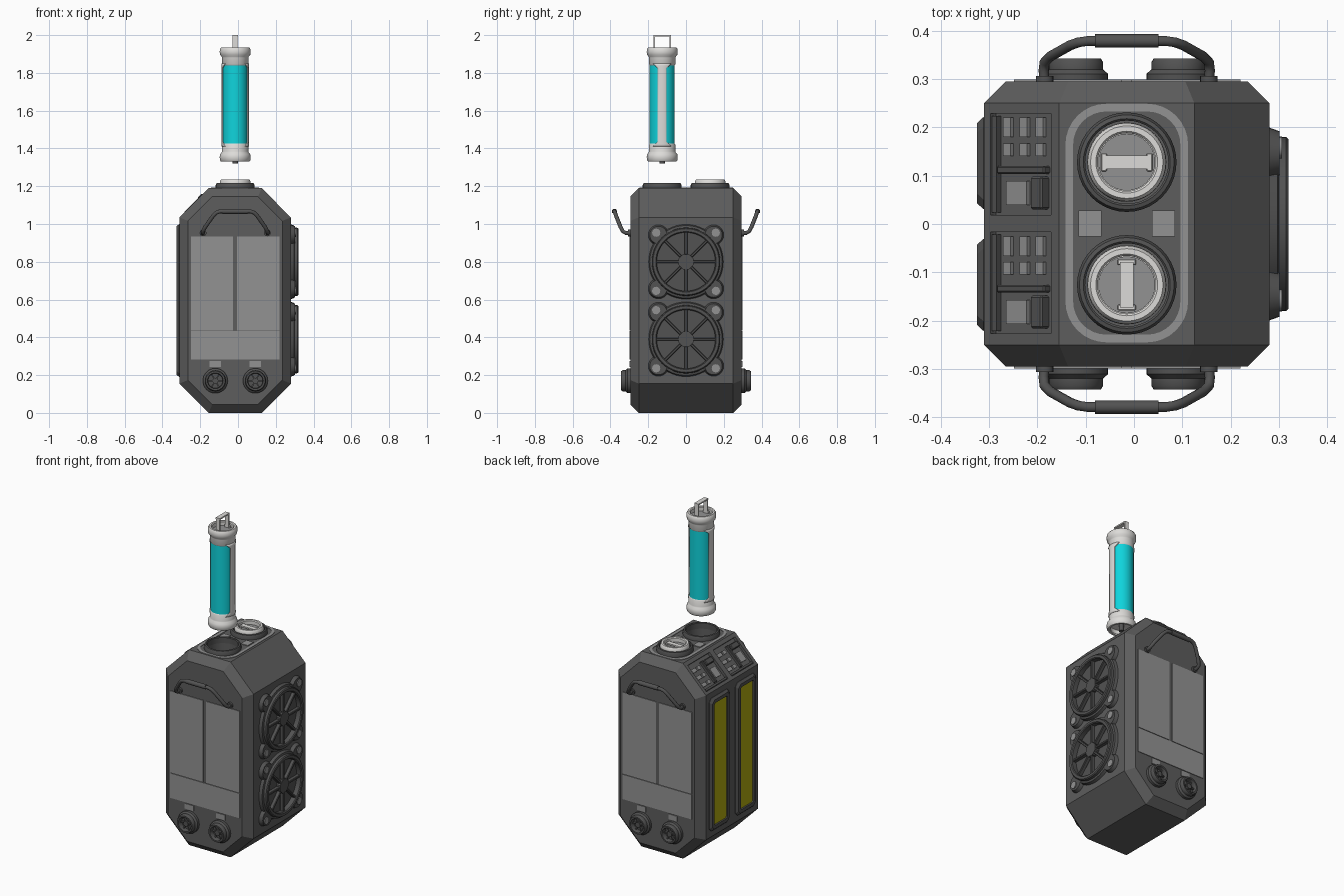
import bpy, bmesh, math
from mathutils import Matrix, Vector

cube = bpy.data.objects.get("Cube")
if cube:
    bpy.data.objects.remove(cube, do_unlink=True)


def material(name, r, g, b):
    m = bpy.data.materials.new(name)
    m.use_nodes = True
    m.diffuse_color = (r, g, b, 1)
    m.node_tree.nodes["Principled BSDF"].inputs["Base Color"].default_value = (r, g, b, 1)
    return m


BODY = material("body grey", 0.11, 0.11, 0.11)
DARK = material("dark metal", 0.085, 0.085, 0.085)
PLATE = material("plate grey", 0.29, 0.29, 0.29)
WHITE = material("off white", 0.72, 0.71, 0.69)
CYAN = material("cyan glass", 0.005, 0.66, 0.72)
YELLOW = material("yellow panel", 0.45, 0.41, 0.005)

CX = -0.015                      # middle of the body across x
T, R = Matrix.Translation, Matrix.Rotation
HALF = math.pi / 2


def finish(name, bm, mats, matrix=Matrix(), smooth=True):
    bmesh.ops.remove_doubles(bm, verts=bm.verts, dist=1e-5)
    bmesh.ops.recalc_face_normals(bm, faces=bm.faces)
    bm.transform(matrix)
    mesh = bpy.data.meshes.new(name)
    bm.to_mesh(mesh)
    bm.free()
    obj = bpy.data.objects.new(name, mesh)
    bpy.context.collection.objects.link(obj)
    for m in mats:
        mesh.materials.append(m)
    if smooth:
        select(obj)
        bpy.ops.object.shade_smooth_by_angle(angle=math.radians(35))
    return obj


def select(obj):
    bpy.ops.object.select_all(action='DESELECT')
    obj.select_set(True)
    bpy.context.view_layer.objects.active = obj


def box(name, loc, size, mat, matrix=Matrix(), bevel=0):
    bm = bmesh.new()
    bmesh.ops.create_cube(bm, size=1, matrix=T(loc) @ Matrix.Diagonal((*size, 1)))
    if bevel:
        bmesh.ops.bevel(bm, geom=bm.edges[:], offset=bevel, segments=1, affect='EDGES')
    return finish(name, bm, [mat], matrix, False)


def loft(bm, rings, wrap=True):
    rows = [[bm.verts.new(p) for p in ring] for ring in rings]
    n = len(rows[0])
    for a, b in zip(rows, rows[1:]):
        for i in range(n if wrap else n - 1):
            j = (i + 1) % n
            bm.faces.new((a[i], a[j], b[j], b[i]))
    return rows


def lathe(name, profile, mat, matrix=Matrix(), sides=40, closed=False):
    bm = bmesh.new()
    pts = profile + profile[:1] if closed else profile
    loft(bm, [[(r * math.cos(k * 2 * math.pi / sides), r * math.sin(k * 2 * math.pi / sides), h)
               for k in range(sides)] for r, h in pts])
    bmesh.ops.dissolve_degenerate(bm, edges=bm.edges[:], dist=1e-6)
    return finish(name, bm, [mat], matrix)


def disc(name, r, z0, z1, mat, matrix=Matrix(), sides=32):
    return lathe(name, [(0, z0), (r, z0), (r, z1), (0, z1)], mat, matrix, sides)


def tube(name, points, radius, mat):
    curve = bpy.data.curves.new(name, 'CURVE')
    curve.dimensions = '3D'
    curve.bevel_depth, curve.bevel_resolution, curve.use_fill_caps = radius, 3, True
    spline = curve.splines.new('POLY')
    spline.points.add(len(points) - 1)
    for p, co in zip(spline.points, points):
        p.co = (*co, 1)
    curve.materials.append(mat)
    obj = bpy.data.objects.new(name, curve)
    bpy.context.collection.objects.link(obj)
    select(obj)
    bpy.ops.object.convert(target='MESH')
    bpy.ops.object.shade_smooth_by_angle(angle=math.radians(50))


def octagon(hx, hz, c):
    return [(hx, hz - c), (hx - c, hz), (c - hx, hz), (-hx, hz - c),
            (-hx, c - hz), (c - hx, -hz), (hx - c, -hz), (hx, c - hz)]


# Chamfered body shell
bm = bmesh.new()
rows = loft(bm, [[(CX + x, y, 0.595 + z) for x, z in octagon(0.295 - d, 0.595 - d, 0.155 - 0.586 * d)]
                 for y, d in ((-0.295, 0.045), (-0.25, 0), (0.25, 0), (0.295, 0.045))])
bm.faces.new(rows[0])
bm.faces.new(rows[-1])
body = finish("body_shell", bm, [BODY], smooth=False)

# Cut canister wells and control panel pockets
SOCKETS = (-0.126, 0.128)
PANELS = [T((-0.237, y, 1.113)) @ R(-math.pi / 4, 4, 'Y') for y in (-0.122, 0.124)]
cutters = [disc("well_cutter", 0.087, 0.6, 1.4, BODY, T((CX, y, 0)), 40) for y in SOCKETS]
cutters += [box("pocket_cutter", (0, 0, 0.02), (0.178, 0.21, 0.08), BODY, m) for m in PANELS]
for cutter in cutters:
    cutter.hide_render = True
    mod = body.modifiers.new("cut", 'BOOLEAN')
    mod.operation, mod.solver, mod.object = 'DIFFERENCE', 'EXACT', cutter
    select(body)
    bpy.ops.object.modifier_apply(modifier=mod.name)
    bpy.data.objects.remove(cutter, do_unlink=True)

# Control panels on the sloped shoulder
for m in PANELS:
    for u in (-0.048, 0, 0.047):
        for v, h in ((0.076, 0.04), (0.03, 0.026)):
            box("panel_button", (u, v, -0.016), (0.022, h, 0.01), PLATE, m)
    box("panel_divider", (0, -0.012, -0.012), (0.14, 0.016, 0.02), DARK, m, 0.003)
    box("panel_screen", (-0.02, -0.06, -0.016), (0.06, 0.05, 0.01), PLATE, m)
    box("panel_switch", (0.05, -0.06, -0.01), (0.034, 0.068, 0.026), DARK, m, 0.004)
    box("panel_edge_strip", (-0.08, 0, -0.014), (0.012, 0.2, 0.016), DARK, m)

# Rounded trim line and markers on the top
bm = bmesh.new()


def rounded(hx, hy, r, z):
    return [(CX + sx * (hx - r) + r * math.cos(a), 0.002 + sy * (hy - r) + r * math.sin(a), z)
            for q, (sx, sy) in enumerate(((1, 1), (-1, 1), (-1, -1), (1, -1)))
            for a in [(q + k / 8) * HALF for k in range(9)]]


loft(bm, [rounded(0.127 - d, 0.247 - d, 0.085 - d, z)
          for d, z in ((0, 1.188), (0, 1.193), (0.016, 1.193), (0.016, 1.188))])
finish("top_trim", bm, [PLATE], smooth=False)
for s in (-1, 1):
    box("top_marker", (CX + s * 0.076, 0.001, 1.191), (0.047, 0.054, 0.006), PLATE)


# Canisters: one lifted out, one seated
def canister(matrix, raised):
    cap = [(0, 0.575), (0.06, 0.575), (0.06, 0.6), (0.064, 0.605), (0.075, 0.605), (0.081, 0.596),
           (0.082, 0.58), (0.08, 0.566), (0.072, 0.556), (0.07, 0.55), (0.07, 0.516), (0.066, 0.51), (0, 0.51)]
    lathe("canister_top_cap", cap, WHITE, matrix)
    lathe("canister_bottom_cap", [(r, 0.605 - z) for r, z in cap], WHITE, matrix)
    disc("canister_cap_floor", 0.059, 0.574, 0.579, PLATE, matrix)
    disc("canister_pin", 0.014, -0.01, 0.035, DARK, matrix, 16)
    disc("canister_glass", 0.066, 0.08, 0.52, CYAN, matrix, 40)
    for side in (0, math.pi):
        bm = bmesh.new()
        loft(bm, [[(0.07 * math.cos(side + w * k / 4), 0.07 * math.sin(side + w * k / 4), z)
                   for k in range(-4, 5)]
                  for z, w in ((0.08, 0.75), (0.092, 0.55), (0.105, 0.33), (0.495, 0.33), (0.508, 0.55), (0.52, 0.75))],
             wrap=False)
        strut = finish("canister_strut", bm, [WHITE], matrix)
        mod = strut.modifiers.new("thickness", 'SOLIDIFY')
        mod.thickness, mod.offset = 0.006, 0
    for s in (-1, 1):
        box("canister_hinge", (0, s * 0.047, 0.585), (0.038, 0.012, 0.016), WHITE, matrix, 0.002)
        if raised:
            box("canister_handle_post", (0, s * 0.043, 0.625), (0.026, 0.008, 0.09), WHITE, matrix)
    box("canister_handle_bar", (0, 0, 0.666 if raised else 0.589), (0.028, 0.094, 0.008), WHITE, matrix)


canister(T((CX, SOCKETS[0], 1.33)), True)
canister(T((CX, SOCKETS[1], 0.63)) @ R(HALF, 4, 'Z'), False)
for y in SOCKETS:
    lathe("canister_socket", [(0.103, -0.01), (0.103, 0.016), (0.098, 0.026), (0.09, 0.028), (0.086, 0.024),
                              (0.086, -0.01)], DARK, T((CX, y, 1.19)), closed=True)

# Front and back: cover plates, knobs, carry handle
for s in (-1, 1):
    face = s * 0.296
    for x, w, z, h in ((-0.137, 0.222, 0.685, 0.497), (0.107, 0.226, 0.685, 0.497), (-0.014, 0.468, 0.357, 0.151)):
        box("cover_plate", (x, face, z), (w, 0.006, h), PLATE)
    for x in (-0.12, 0.092):
        box("knob_label", (x, face, 0.258), (0.06, 0.006, 0.032), PLATE)
        m = T((x, s * 0.293, 0.17)) @ R(-s * HALF, 4, 'X')
        lathe("knob", [(0, 0), (0.066, 0), (0.066, 0.018), (0.056, 0.027), (0.056, 0.042), (0.051, 0.05),
                       (0.042, 0.05), (0.039, 0.045), (0.039, 0.02), (0, 0.02)], DARK, m, 32)
        disc("knob_core", 0.016, 0.015, 0.04, DARK, m, 16)
        for k in range(3):
            box("knob_rib", (0, 0, 0.025), (0.078, 0.007, 0.016), DARK, m @ R(k * math.pi / 3, 4, 'Z'))
    half = [(0.17, 0.29, 0.953), (0.172, 0.318, 0.952), (0.17, 0.335, 0.962), (0.158, 0.347, 0.985),
            (0.117, 0.37, 1.043), (0.1, 0.376, 1.06), (0.08, 0.379, 1.067)]
    path = [(CX - x, s * y, z) for x, y, z in half] + [(CX + x, s * y, z) for x, y, z in reversed(half)]
    tube("carry_handle", path, 0.0105, DARK)
    tube("handle_grip", [(CX + x, s * 0.379, 1.067) for x in (-0.066, 0.066)], 0.014, DARK)
    for x in (-0.17, 0.17):
        disc("handle_foot", 0.018, 0, 0.014, DARK, T((CX + x, s * 0.292, 0.953)) @ R(-s * HALF, 4, 'X'), 20)

# Fans on the left side
for z in (0.39, 0.8):
    m = T((0.279, 0, z)) @ R(HALF, 4, 'Y')
    lathe("fan_ring", [(0, 0), (0.198, 0), (0.192, 0.018), (0.181, 0.021), (0.18, 0.036), (0.175, 0.041),
                       (0.16, 0.041), (0.155, 0.036), (0.155, 0.008), (0, 0.008)], DARK, m, 48)
    disc("fan_hub", 0.043, 0.005, 0.034, DARK, m @ R(math.pi / 8, 4, 'Z'), 8)
    for k in range(8):
        box("fan_spoke", (0.098, 0, 0.02), (0.12, 0.014, 0.024), DARK, m @ R(k * math.pi / 4, 4, 'Z'), 0.003)
    for a in (-1, 1):
        for b in (-1, 1):
            lug = m @ T((a * 0.142, b * 0.146, 0))
            lathe("fan_lug", [(0, 0), (0.054, 0), (0.046, 0.022), (0, 0.022)], DARK, lug, 24)
            disc("fan_bolt", 0.022, 0.02, 0.027, PLATE, lug @ T((a * 0.012, b * 0.012, 0)), 12)

# Framed yellow panels on the right side
for y in (-0.126, 0.126):
    bm = bmesh.new()
    rows = loft(bm, [[(x, y + p, 0.595 + q) for p, q in octagon(0.095 - d, 0.405 - d, 0.02)]
                     for x, d in ((-0.305, 0), (-0.312, 0), (-0.325, 0.012))])
    panel = bm.faces.new(rows[-1])
    bm.normal_update()
    bmesh.ops.inset_individual(bm, faces=[panel], thickness=0.022)
    bmesh.ops.inset_individual(bm, faces=[panel], thickness=0.002)
    bmesh.ops.translate(bm, verts=panel.verts, vec=Vector((0.008, 0, 0)))
    panel.material_index = 1
    finish("yellow_panel", bm, [DARK, YELLOW], smooth=False)
